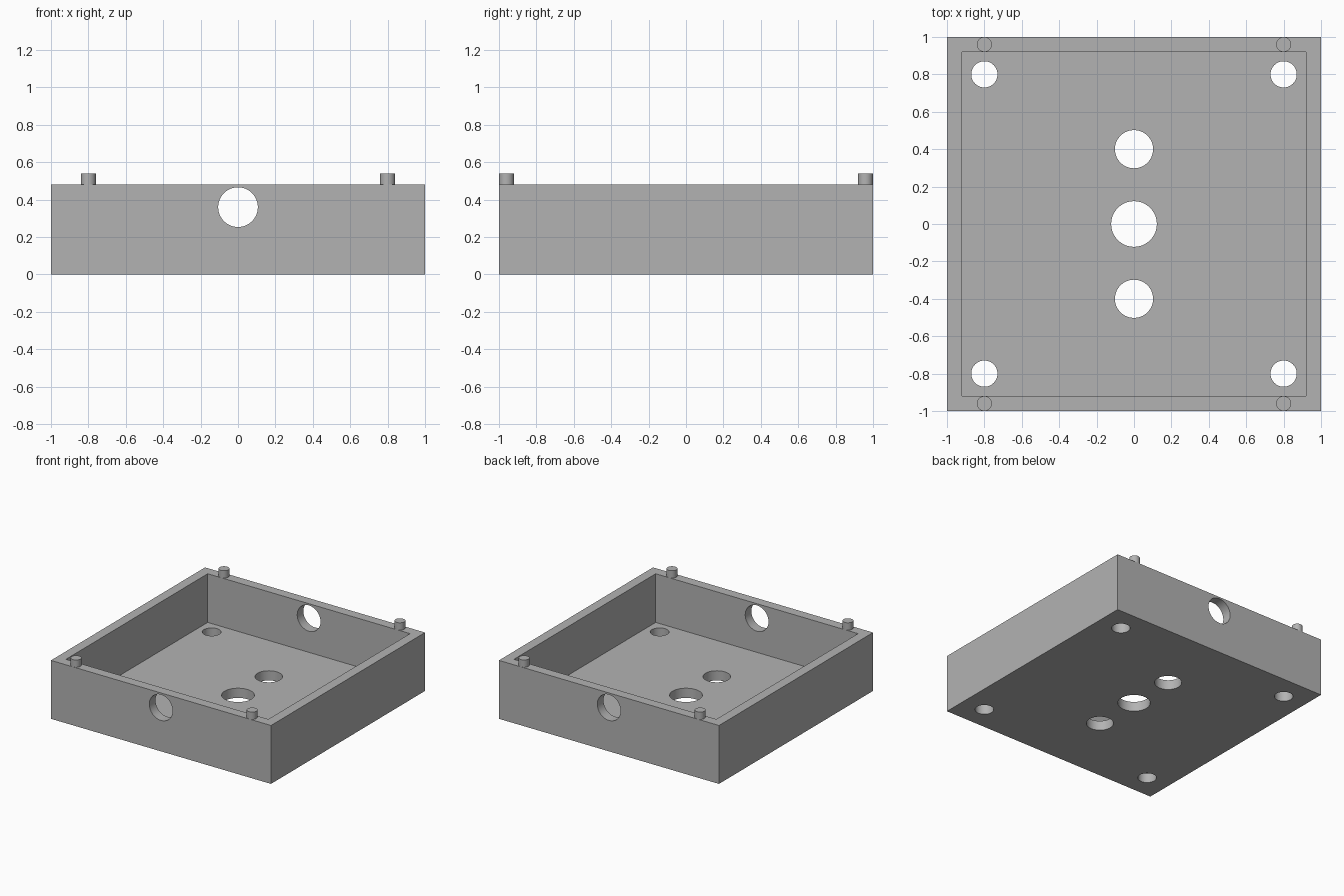
import bpy
from math import radians

if "Cube" in bpy.data.objects:
    bpy.data.objects.remove(bpy.data.objects["Cube"], do_unlink=True)

HEIGHT, WALL, FLOOR = 0.48, 0.08, 0.08

grey = bpy.data.materials.new("plain grey")
grey.use_nodes = True
colour = (0.45, 0.45, 0.45, 1)
grey.diffuse_color = colour
grey.node_tree.nodes["Principled BSDF"].inputs["Base Color"].default_value = colour


def box(name, size, z_bottom):
    bpy.ops.mesh.primitive_cube_add(size=1, location=(0, 0, z_bottom + size[2] / 2))
    ob = bpy.context.object
    ob.name = name
    ob.scale = size
    bpy.ops.object.transform_apply(location=True, rotation=False, scale=True)
    ob.data.materials.append(grey)
    return ob


def cylinder(name, radius, depth, location, tilt=0):
    bpy.ops.mesh.primitive_cylinder_add(vertices=64, radius=radius, depth=depth,
                                        location=location, rotation=(tilt, 0, 0))
    ob = bpy.context.object
    ob.name = name
    ob.data.materials.append(grey)
    return ob


def cut(target, cutter):
    mod = target.modifiers.new("cut", "BOOLEAN")
    mod.operation, mod.solver, mod.object = "DIFFERENCE", "EXACT", cutter
    bpy.context.view_layer.objects.active = target
    bpy.ops.object.modifier_apply(modifier=mod.name)
    bpy.data.objects.remove(cutter, do_unlink=True)


def smooth(ob):
    bpy.ops.object.select_all(action="DESELECT")
    ob.select_set(True)
    bpy.context.view_layer.objects.active = ob
    bpy.ops.object.shade_smooth_by_angle(angle=radians(30))


# Open tray
tray = box("tray", (2, 2, HEIGHT), 0)
inner = 2 - 2 * WALL
cut(tray, box("cavity_cutter", (inner, inner, HEIGHT), FLOOR))

# Floor holes: a row along the middle and one near each corner
corners = [(x, y) for x in (-0.8, 0.8) for y in (-0.8, 0.8)]
holes = [(0, 0, 0.122), (0, 0.4, 0.102), (0, -0.4, 0.102)]
holes += [(x, y, 0.07) for x, y in corners]
for x, y, radius in holes:
    cut(tray, cylinder("floor_cutter", radius, 0.4, (x, y, 0)))

# Cable hole through the front and back walls
cut(tray, cylinder("wall_cutter", 0.106, 3, (0, 0, 0.36), radians(90)))
smooth(tray)

# Locating pegs on the front and back rims
for x, y in corners:
    name = ("back" if y > 0 else "front") + ("_left" if x > 0 else "_right") + "_peg"
    peg = cylinder(name, 0.04, 0.06, (x, 0.96 if y > 0 else -0.96, HEIGHT + 0.03))
    smooth(peg)
